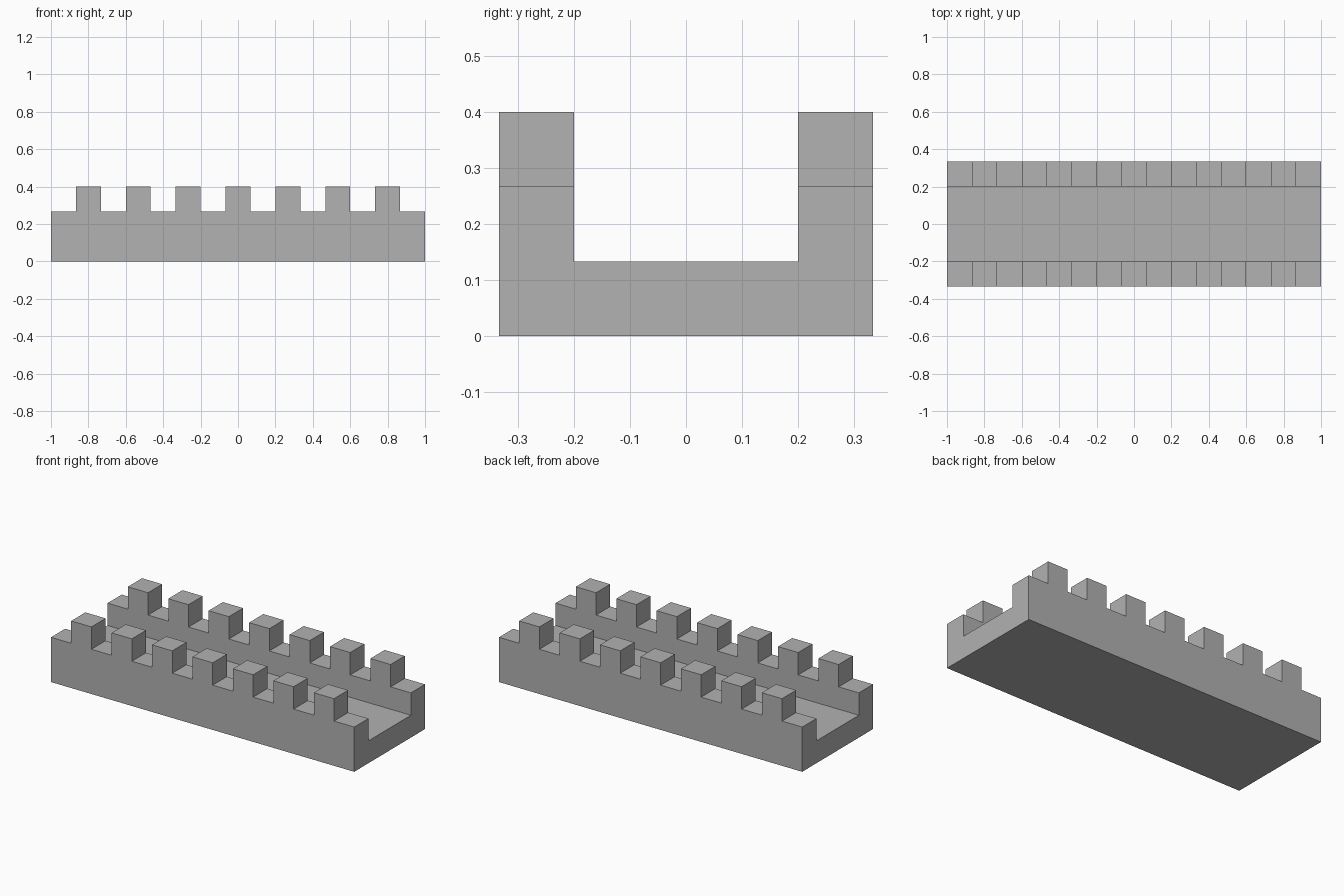
import bpy
import bmesh
from mathutils import Vector

cube = bpy.data.objects.get("Cube")
if cube:
    bpy.data.objects.remove(cube, do_unlink=True)

BAYS = 15            # bays along the wall, every second one carries a merlon
U = 2 / BAYS         # one block: parapet thickness, floor and merlon height
HALF = 2.5 * U       # half the wall depth
INNER = 1.5 * U      # half the walkway width

stone = bpy.data.materials.new("grey stone")
stone.use_nodes = True
colour = (0.445, 0.445, 0.445, 1)
stone.diffuse_color = colour
stone.node_tree.nodes["Principled BSDF"].inputs["Base Color"].default_value = colour

# Walkway with a parapet on each side: a U profile extruded bay by bay
bm = bmesh.new()
profile = [(-HALF, 0), (HALF, 0), (HALF, 2 * U), (INNER, 2 * U),
           (INNER, U), (-INNER, U), (-INNER, 2 * U), (-HALF, 2 * U)]
rings = [[bm.verts.new((-1 + i * U, y, z)) for y, z in profile]
         for i in range(BAYS + 1)]
n = len(profile)
for a, b in zip(rings, rings[1:]):
    for j in range(n):
        k = (j + 1) % n
        bm.faces.new((a[j], a[k], b[k], b[j]))
bm.faces.new(rings[0])
bm.faces.new(rings[-1])
bmesh.ops.recalc_face_normals(bm, faces=bm.faces)


# Merlons: raise the parapet top of every second bay
def carries_merlon(face):
    centre = face.calc_center_median()
    bay = int((centre.x + 1) / U)
    return face.normal.z > 0.9 and centre.z > 1.5 * U and bay % 2 == 1


tops = [f for f in bm.faces if carries_merlon(f)]
raised = bmesh.ops.extrude_discrete_faces(bm, faces=tops)["faces"]
for face in raised:
    rim = list(face.verts)
    # Join each lifted block top to the parapet with side walls
    base = [bm.verts.new(v.co) for v in rim]
    bmesh.ops.translate(bm, verts=rim, vec=Vector((0, 0, U)))
    for i in range(4):
        k = (i + 1) % 4
        if not bm.faces.get((base[i], base[k], rim[k], rim[i])) and \
                not any(len(e.link_faces) > 1 for e in [bm.edges.get((rim[i], rim[k]))]):
            bm.faces.new((base[i], base[k], rim[k], rim[i]))
bmesh.ops.remove_doubles(bm, verts=bm.verts, dist=0.0001)

# Merge the flat bays into clean large faces
bmesh.ops.recalc_face_normals(bm, faces=bm.faces)
bmesh.ops.dissolve_limit(bm, angle_limit=0.01, verts=bm.verts, edges=bm.edges)

mesh = bpy.data.meshes.new("battlement_wall")
bm.to_mesh(mesh)
bm.free()
mesh.materials.append(stone)
wall = bpy.data.objects.new("battlement_wall", mesh)
bpy.context.collection.objects.link(wall)
